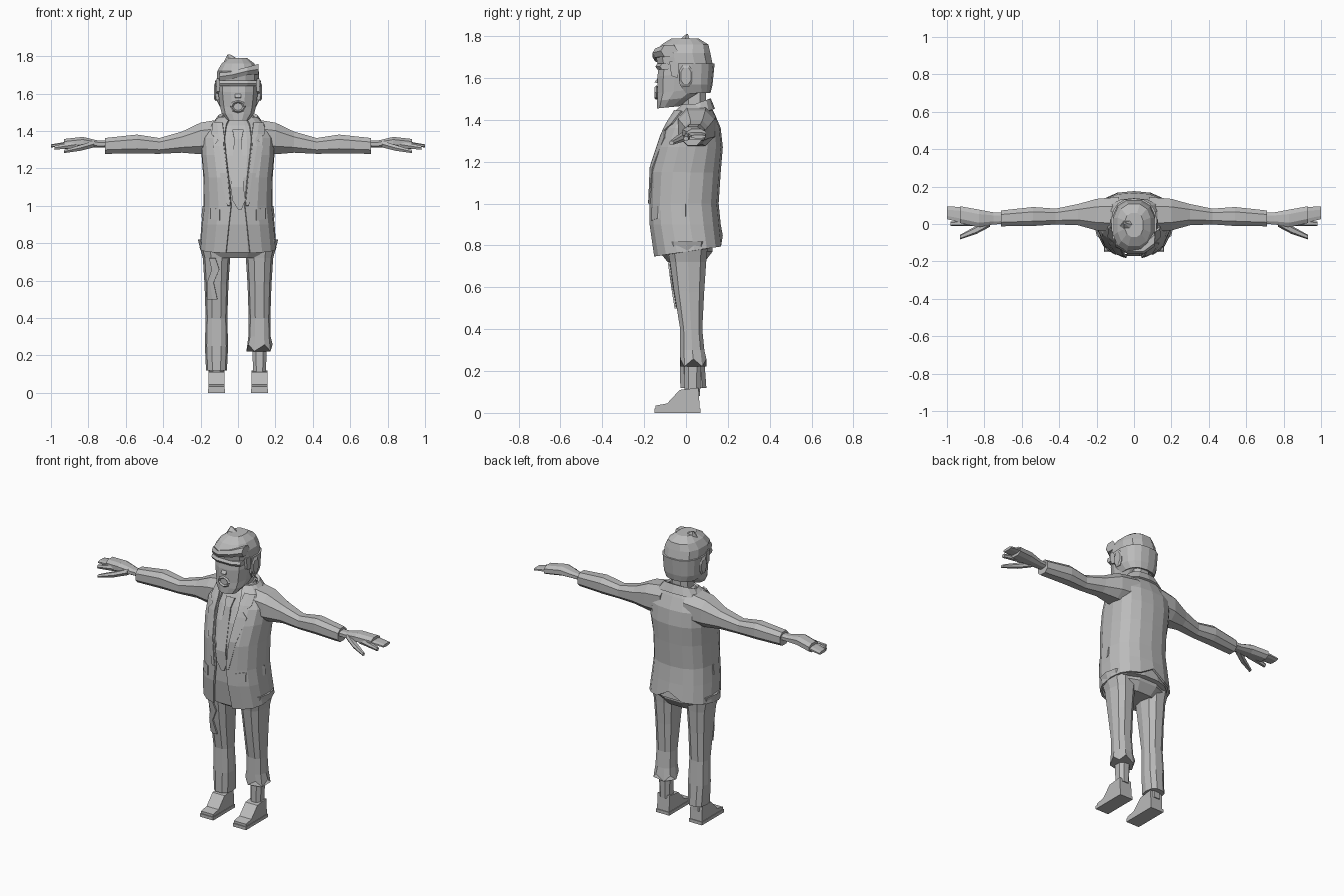
import bpy, bmesh, math
from mathutils import Vector
from mathutils.bvhtree import BVHTree

cube = bpy.data.objects.get("Cube")
if cube:
    bpy.data.objects.remove(cube, do_unlink=True)

grey = (.5, .5, .5, 1)
material = bpy.data.materials.new("plain grey")
material.use_nodes = True
material.diffuse_color = grey
material.node_tree.nodes["Principled BSDF"].inputs["Base Color"].default_value = grey

sides = (("left", 1), ("right", -1))


def skin(name, loops, closed=True, capped=True, thickness=0):
    """Join matching loops of points into one flat-shaded surface."""
    bm = bmesh.new()
    rows = [[bm.verts.new(point) for point in loop] for loop in loops]
    for lower, upper in zip(rows, rows[1:]):
        count = len(lower)
        for i in range(count if closed else count - 1):
            j = (i + 1) % count
            bm.faces.new((lower[i], lower[j], upper[j], upper[i]))
    if capped:
        bm.faces.new(rows[0])
        bm.faces.new(rows[-1])
    bmesh.ops.recalc_face_normals(bm, faces=bm.faces)
    mesh = bpy.data.meshes.new(name)
    bm.to_mesh(mesh)
    bm.free()
    mesh.materials.append(material)
    part = bpy.data.objects.new(name, mesh)
    bpy.context.collection.objects.link(part)
    if thickness:
        modifier = part.modifiers.new("thickness", "SOLIDIFY")
        modifier.thickness, modifier.offset = thickness, 0
    return part


def rounded(value, power=.8):
    """Push a sine or cosine outwards for a boxier oval."""
    return math.copysign(abs(value) ** power, value)


def stack(name, rings, count=10, x=0, gap=None, tilt=0, ragged=0, inset=0, thickness=0):
    """Upright form from rings of (height, front, back, half width).
    The gap rule gives the fraction of the width left open at the front."""
    loops = []
    for height, front, back, half in rings:
        middle, depth = (front + back) / 2, (back - front) / 2 - inset
        start = math.asin(gap(height) ** 1.25) if gap else math.pi / count
        sweep = math.tau - 2 * start if gap else math.tau
        loop = []
        for i in range(count + 1 if gap else count):
            angle = start + sweep * i / count
            drop = -depth * rounded(math.cos(angle))
            loop.append(Vector((x + (half - inset) * rounded(math.sin(angle)),
                                middle + drop, height + tilt * drop)))
        loops.append(loop)
    for i, point in enumerate(loops[-1]):
        point.z += ragged * (-1) ** i
    return skin(name, loops, not gap, not gap, thickness)


def tube(name, path, flip=1, flat=1, count=8):
    """Limb along x from (x, y, z, radius) stations; flat scales its height."""
    loops = []
    for x, y, z, radius in path:
        angles = [math.tau * (i + .5) / count for i in range(count)]
        loops.append([(flip * x, y + radius * rounded(math.sin(a)),
                       z + flat * radius * rounded(math.cos(a))) for a in angles])
    return skin(name, loops)


def slab(name, outline, x, half):
    """Side outline of (y, z) points given a width along x."""
    return skin(name, [[(x + side * half, y, z) for y, z in outline] for _, side in sides])


def surface(part):
    mesh = part.data
    return BVHTree.FromPolygons([v.co for v in mesh.vertices],
                                [face.vertices[:] for face in mesh.polygons])


def patch(name, tree, rows, lift, flip=1, slope=0):
    """Thin cloth draped over a front surface from (height, inner x, outer x) rows."""
    loops = []
    for height, inner, outer in rows:
        loop = []
        for x in (inner, (inner + outer) / 2, outer):
            target = Vector((flip * x, 0, height + slope * (x - inner)))
            hit, normal = tree.ray_cast(target - Vector((0, 1, 0)), Vector((0, 1, 0)))[:2]
            if hit is None:
                hit, normal = tree.find_nearest(target)[:2]
            loop.append(hit + normal * lift)
        loops.append(loop)
    return skin(name, loops, False, False, .009)


# Shirt body with the open jacket over it
torso = [(.77, -.15, .17, .2), (.9, -.17, .16, .19), (1, -.17, .15, .18), (1.15, -.17, .16, .18),
         (1.27, -.14, .17, .19), (1.36, -.1, .16, .19), (1.43, -.06, .13, .15), (1.47, -.02, .11, .1)]
shirt = stack("shirt", torso, 16, inset=.014)
jacket = stack("jacket", torso, 16, gap=lambda z: .2 + abs(z - 1) / 2, thickness=.012)
for part in (shirt, jacket):  # hem drops towards the front
    for vertex in part.data.vertices:
        if vertex.co.z < .8:
            vertex.co.z += .15 * vertex.co.y
for vertex in jacket.data.vertices:  # back vent
    if abs(vertex.co.x) < .01 and vertex.co.z < .85:
        vertex.co.z += .05
chest = surface(shirt)

# Collars, lapels, pocket flaps and tie
stack("jacket_collar", [(1.41, -.05, .13, .14), (1.47, -.02, .11, .1)], 12,
      gap=lambda z: .6, tilt=.45, thickness=.018)
stack("shirt_collar", [(1.41, -.04, .11, .09), (1.47, -.01, .1, .07)],
      gap=lambda z: .35, tilt=.4, thickness=.01)
lapel = [(1.43, .08, .12), (1.37, .07, .13), (1.34, .07, .1), (1.31, .07, .12),
         (1.17, .05, .09), (1, .04, .05)]
for side, flip in sides:
    patch(side + "_lapel", chest, lapel, .023, flip)
    patch(side + "_pocket_flap", chest, [(.98, .09, .17), (.92, .09, .17)], .022, flip, slope=.2)
patch("tie", chest, [(1.4, -.03, .03), (1.35, -.02, .02), (1.1, -.04, .03), (1.03, -.03, .04),
                     (.98, 0, .02)], .012)

# Arms and hands
sleeve = [(.08, .05, 1.37, .1), (.2, .05, 1.36, .09), (.3, .05, 1.34, .06), (.42, .04, 1.32, .045),
          (.54, .04, 1.33, .054), (.71, .03, 1.32, .045)]
palm = [(.69, .03, 1.33, .032), (.75, .03, 1.33, .034), (.83, .03, 1.34, .05), (.93, .05, 1.33, .048)]
for side, flip in sides:
    tube(side + "_sleeve", sleeve, flip)
    tube(side + "_hand", palm, flip, flat=.6)
    tube(side + "_fingers", [(.86, .04, 1.34, .045), (.93, .05, 1.33, .044), (1, .06, 1.32, .036)],
         flip, flat=.25)
    tube(side + "_index_finger", [(.85, .01, 1.33, .02), (.98, 0, 1.31, .012)], flip, count=6)
    tube(side + "_thumb", [(.77, .01, 1.33, .025), (.84, -.03, 1.31, .022), (.93, -.07, 1.29, .012)],
         flip, flat=.8, count=6)

# Trousers: a whole right leg and a torn left leg
stack("hips", [(.72, -.09, .09, .14), (.77, -.13, .13, .18), (.95, -.14, .14, .16)], 12)
thigh = [(.82, -.1, .11, .1), (.72, -.08, .1, .073), (.58, -.06, .09, .064), (.4, -.03, .08, .058)]
stance = .115
stack("left_trouser_leg", thigh + [(.3, -.03, .09, .06), (.24, -.03, .1, .07)], x=stance, ragged=.018)
stack("left_shin", [(.34, -.01, .08, .045), (.1, -.01, .07, .036)], 8, x=stance)
whole_leg = stack("right_trouser_leg", thigh + [(.25, -.03, .09, .062), (.12, -.03, .1, .056)], x=-stance)
stack("right_ankle", [(.2, -.01, .07, .04), (.08, -.01, .07, .038)], 8, x=-stance)
patch("trouser_rip", surface(whole_leg), [(.72, .12, .15), (.66, .1, .14), (.59, .13, .16), (.5, .11, .16)],
      .006, flip=-1)

# Shoes
upper = [(.066, .01), (-.145, .01), (-.145, .035), (-.09, .045), (-.03, .11), (.06, .12)]
sole = [(.07, 0), (-.15, 0), (-.15, .02), (.07, .02)]
for side, flip in sides:
    slab(side + "_shoe", upper, flip * stance, .042)
    slab(side + "_sole", sole, flip * stance, .046)

# Neck, head and face
stack("neck", [(1.38, -.02, .1, .07), (1.55, -.02, .1, .06)], 8)
stack("head", [(1.46, -.14, -.03, .06), (1.5, -.14, .04, .09), (1.54, -.14, .11, .1),
               (1.62, -.14, .12, .11), (1.7, -.13, .12, .11)], 12, tilt=.1)
slab("nose", [(-.12, 1.62), (-.15, 1.58), (-.12, 1.57)], 0, .016)
tube("brow", [(x / 10, -.13 + .03 * x * x, 1.655, .024) for x in (-1, -.5, .5, 1)], flat=.7, count=6)
bpy.ops.mesh.primitive_torus_add(major_segments=8, minor_segments=4, major_radius=.034,
                                 minor_radius=.009, location=(0, -.141, 1.53),
                                 rotation=(math.pi / 2, 0, 0))
lips = bpy.context.object
lips.name = "lips"
lips.scale.y = .8
lips.data.materials.append(material)

# Hair, ears and sideburns
stack("back_hair", [(1.53, -.06, .11, .09), (1.57, -.11, .12, .11), (1.67, -.13, .13, .116)],
      gap=lambda z: .98, thickness=.014)
stack("hair_cap", [(1.67, -.14, .13, .116), (1.72, -.15, .12, .114), (1.76, -.12, .11, .09),
                   (1.79, -.07, .06, .05)], 12)
tube("fringe", [(-.1, -.09, 1.69, .03), (-.03, -.13, 1.7, .03), (.05, -.13, 1.72, .03),
                (.11, -.08, 1.73, .04)], flat=.8, count=6)
tuft = stack("hair_tuft", [(1.76, -.06, .03, .06), (1.81, 0, .01, .006)], 6, x=-.02)
for vertex in tuft.data.vertices:  # sweep the tip sideways
    if vertex.co.z > 1.8:
        vertex.co.x -= .03
for side, flip in sides:
    tube(side + "_ear", [(.1, 0, 1.61, .026), (.12, 0, 1.61, .034), (.127, 0, 1.61, .026)],
         flip, flat=1.6)
    slab(side + "_sideburn", [(-.08, 1.68), (-.07, 1.61), (-.04, 1.6), (-.04, 1.68)], flip * .1, .014)
